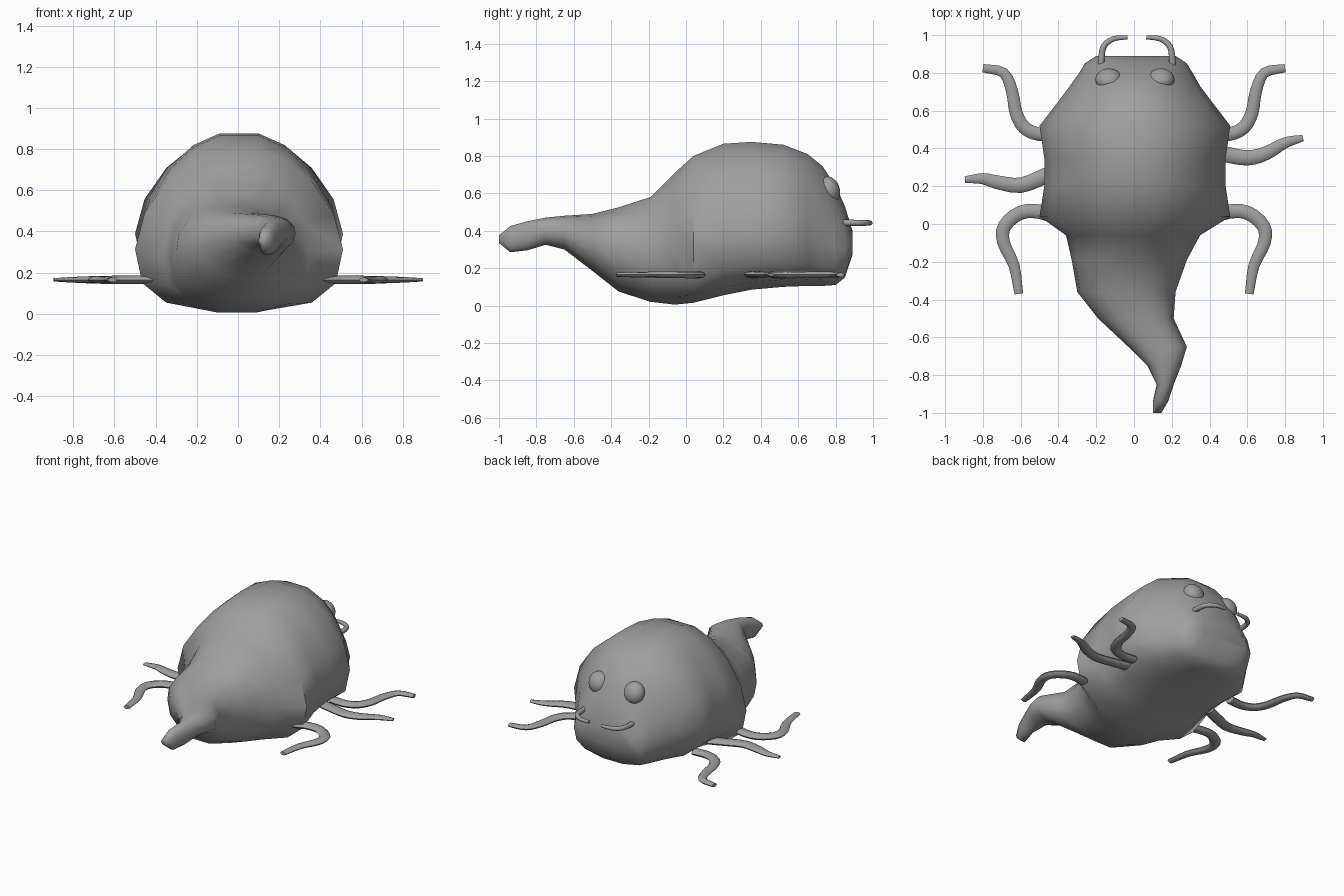
import bpy, bmesh, math
from mathutils import Vector, Matrix

if "Cube" in bpy.data.objects:
    bpy.data.objects.remove(bpy.data.objects["Cube"])

skin = bpy.data.materials.new("grey_skin")
skin.diffuse_color = (0.35, 0.35, 0.35, 1)
skin.use_nodes = True
skin.node_tree.nodes["Principled BSDF"].inputs["Base Color"].default_value = skin.diffuse_color


def finish(name, bm, angle=60):
    bmesh.ops.recalc_face_normals(bm, faces=bm.faces)
    me = bpy.data.meshes.new(name)
    bm.to_mesh(me)
    bm.free()
    ob = bpy.data.objects.new(name, me)
    bpy.context.collection.objects.link(ob)
    me.materials.append(skin)
    bpy.ops.object.select_all(action='DESELECT')
    bpy.context.view_layer.objects.active = ob
    ob.select_set(True)
    bpy.ops.object.shade_smooth_by_angle(angle=math.radians(angle))
    return ob


def loft(name, rings, angle=60):
    """Skin closed rings of points and cap both ends."""
    bm = bmesh.new()
    loops = [[bm.verts.new(p) for p in r] for r in rings]
    n = len(loops[0])
    for a, b in zip(loops, loops[1:]):
        for i in range(n):
            j = (i + 1) % n
            bm.faces.new((a[i], a[j], b[j], b[i]))
    bm.faces.new(loops[0])
    bm.faces.new(loops[-1])
    return finish(name, bm, angle)


# Body cross-section: (width fraction, height fraction), dome and tail versions
dome = [(.25, 0), (.70, .05), (.93, .17), (1, .38), (.91, .6), (.70, .8), (.46, .93), (.2, 1)]
tail = [(.25, 0), (.65, .1), (.92, .28), (1, .5), (.95, .7), (.75, .87), (.5, .96), (.2, 1)]

# Body stations: y, left x, right x, bottom z, top z, tail blend
stations = [
    (.89, -.20, .22, .27, .40, 0), (.85, -.26, .28, .15, .53, 0),
    (.80, -.29, .31, .11, .64, 0), (.73, -.34, .35, .105, .745, 0),
    (.65, -.40, .41, .105, .81, 0), (.52, -.50, .51, .10, .86, 0),
    (.35, -.475, .485, .085, .875, 0), (.20, -.475, .485, .055, .865, 0),
    (.04, -.50, .51, .015, .80, 0), (-.06, -.36, .35, .005, .71, .2),
    (-.19, -.33, .28, .02, .58, .6), (-.36, -.30, .22, .075, .525, 1),
    (-.50, -.19, .21, .185, .49, 1), (-.65, -.03, .28, .30, .48, 1),
    (-.75, .07, .25, .325, .47, 1), (-.85, .12, .21, .295, .45, 1),
    (-.94, .10, .18, .285, .425, 1), (-1.0, .10, .145, .335, .375, 1)]
rings = []
for y, x0, x1, z0, z1, t in stations:
    cx, hw = (x0 + x1) / 2, (x1 - x0) / 2
    half = [(a[0] * (1 - t) + b[0] * t, a[1] * (1 - t) + b[1] * t) for a, b in zip(dome, tail)]
    pts = half + [(-w, h) for w, h in reversed(half)]
    rings.append([(cx + w * hw, y, z0 + h * (z1 - z0)) for w, h in pts])
loft("body", rings)


def smooth_path(pts, steps=3):
    """Catmull-Rom points through a flat path."""
    p = [Vector(q) for q in pts]
    p = [2 * p[0] - p[1]] + p + [2 * p[-1] - p[-2]]
    out = []
    for i in range(1, len(p) - 2):
        a, b, c, d = p[i - 1:i + 3]
        for s in range(steps):
            t = s / steps
            out.append(.5 * (2 * b + (c - a) * t + (2 * a - 5 * b + 4 * c - d) * t ** 2
                             + (3 * b - a - 3 * c + d) * t ** 3))
    return out + [p[-2]]


def limb(name, pts, z, wide, high, tip):
    """Flattened tapering tube lying level at height z."""
    path = smooth_path(pts)
    n = len(path) - 1
    rings = []
    for i, p in enumerate(path):
        d = (path[min(i + 1, n)] - path[max(i - 1, 0)]).normalized()
        k = 1 - (1 - tip) * (i / n) ** 3
        ring = []
        for j in range(8):
            a = j * math.tau / 8
            w = math.cos(a) * wide * k
            ring.append((p.x - d.y * w, p.y + d.x * w, z + math.sin(a) * high * k))
        rings.append(ring)
    loft(name, rings)


# Front and rear legs mirror each other, the middle pair is staggered
front = [(.40, .48), (.50, .475), (.58, .51), (.625, .59), (.645, .70), (.69, .80), (.80, .825)]
rear = [(.40, .03), (.50, .065), (.60, .06), (.685, -.01), (.69, -.10), (.635, -.22), (.61, -.37)]
for side, s in (("left", -1), ("right", 1)):
    limb("front_leg_" + side, [(s * x, y) for x, y in front], .165, .036, .02, .6)
    limb("rear_leg_" + side, [(s * x, y) for x, y in rear], .165, .038, .02, .6)
limb("middle_leg_left", [(-.38, .29), (-.48, .25), (-.60, .205), (-.72, .22), (-.80, .24), (-.895, .235)],
     .165, .042, .02, .4)
limb("middle_leg_right", [(.38, .39), (.48, .37), (.60, .35), (.70, .375), (.80, .43), (.895, .455)],
     .165, .042, .02, .4)

# Feelers and eyes
for side, s in (("left", -1), ("right", 1)):
    limb("feeler_" + side, [(.015 + s * x, y) for x, y in
                            ((.188, .80), (.188, .87), (.175, .94), (.125, .98), (.05, .988))],
         .442, .017, .017, .6)
    bm = bmesh.new()
    bmesh.ops.create_uvsphere(bm, u_segments=20, v_segments=12, radius=1, matrix=(
        Matrix.Translation((.005 + s * .138, .765, .618)) @ Matrix.Rotation(math.radians(20), 4, 'X')
        @ Matrix.Diagonal((.072, .057, .074, 1))))
    finish("eye_" + side, bm)
